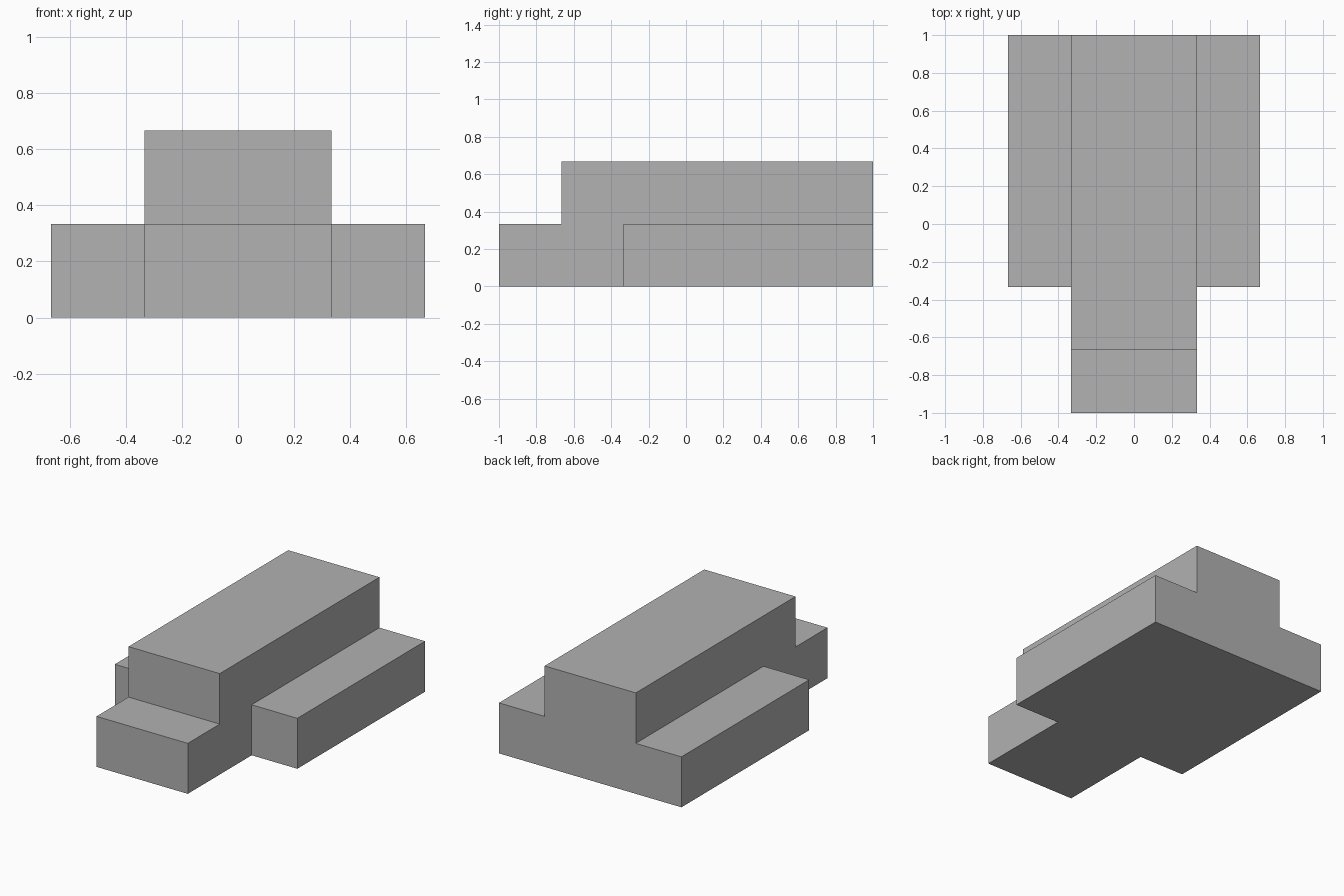
import bpy
import bmesh
from math import radians

cube = bpy.data.objects.get("Cube")
if cube:
    bpy.data.objects.remove(cube, do_unlink=True)

U = 1 / 3  # every dimension is a multiple of this step

grey = bpy.data.materials.new("plain grey")
grey.use_nodes = True
colour = (0.445, 0.445, 0.445, 1)
grey.diffuse_color = colour
grey.node_tree.nodes["Principled BSDF"].inputs["Base Color"].default_value = colour


def prism(name, outline, bottom, top):
    """Extrude a plan outline between two heights, all in steps."""
    bm = bmesh.new()
    face = bm.faces.new([bm.verts.new((x * U, y * U, bottom * U)) for x, y in outline])
    raised = bmesh.ops.extrude_face_region(bm, geom=[face])["geom"]
    verts = [v for v in raised if isinstance(v, bmesh.types.BMVert)]
    bmesh.ops.translate(bm, verts=verts, vec=(0, 0, (top - bottom) * U))
    bmesh.ops.recalc_face_normals(bm, faces=bm.faces)
    mesh = bpy.data.meshes.new(name)
    bm.to_mesh(mesh)
    bm.free()
    mesh.materials.append(grey)
    obj = bpy.data.objects.new(name, mesh)
    bpy.context.collection.objects.link(obj)
    return obj


# Low T-shaped base: narrow nose in front, wide side ledges behind
half = [(1, -3), (1, -1), (2, -1), (2, 3)]
outline = half + [(-x, y) for x, y in reversed(half)]
body = prism("stepped_body", outline, 0, 1)

# Raised centre block, set back from the nose and flush with the rear
centre = prism("raised_centre", [(-1, -2), (1, -2), (1, 3), (-1, 3)], 0.5, 2)

# Fuse both into one clean solid
union = body.modifiers.new("fuse", "BOOLEAN")
union.operation = "UNION"
union.solver = "EXACT"
union.object = centre
bpy.context.view_layer.objects.active = body
body.select_set(True)
bpy.ops.object.modifier_apply(modifier=union.name)
bpy.data.objects.remove(centre, do_unlink=True)

# Merge coplanar faces left by the union
bm = bmesh.new()
bm.from_mesh(body.data)
bmesh.ops.remove_doubles(bm, verts=bm.verts, dist=0.0001)
bmesh.ops.dissolve_limit(bm, angle_limit=radians(1), verts=bm.verts, edges=bm.edges)
bm.to_mesh(body.data)
bm.free()
